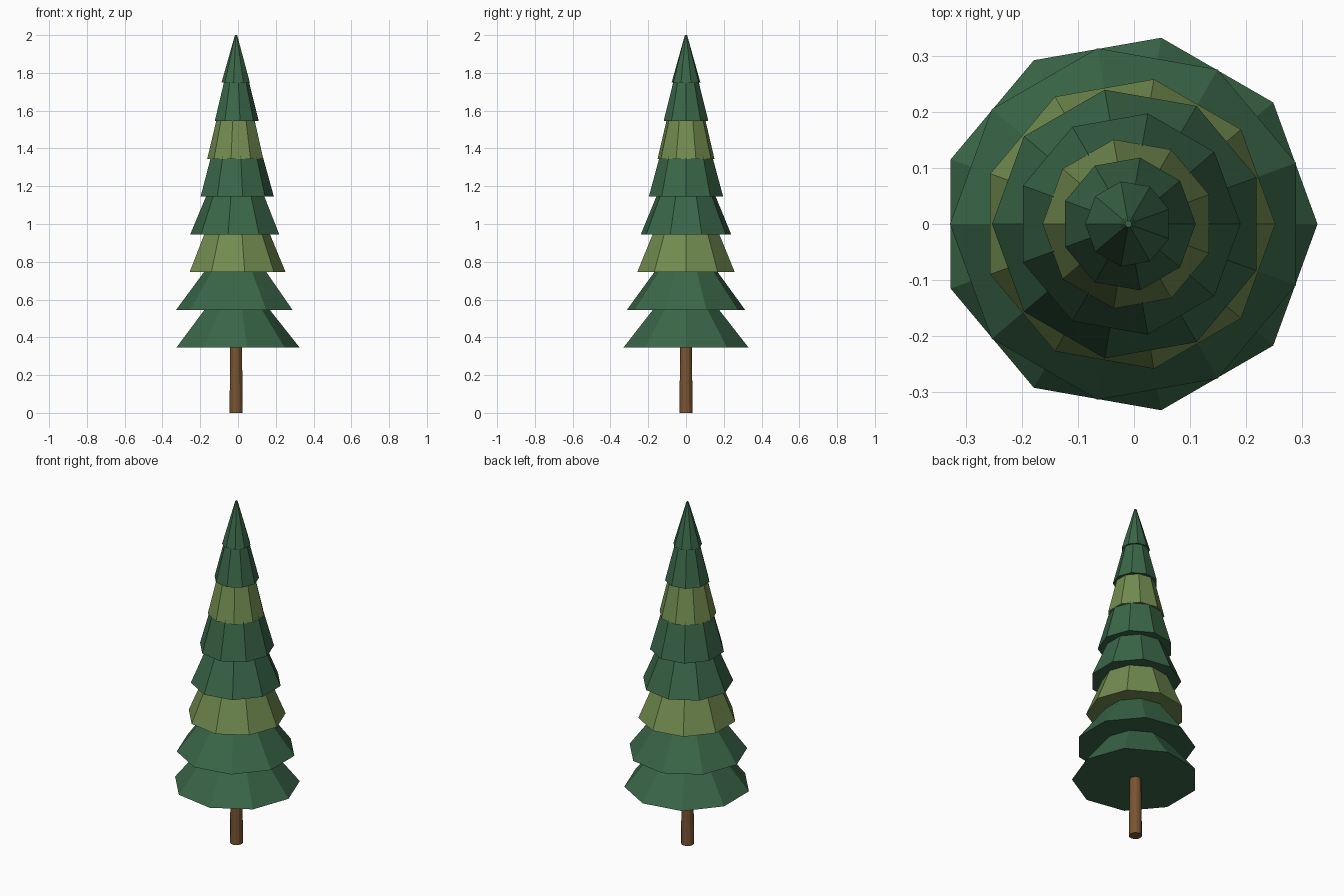
import bpy
import math

cube = bpy.data.objects.get("Cube")
if cube:
    bpy.data.objects.remove(cube, do_unlink=True)


def material(name, rgb):
    mat = bpy.data.materials.new(name)
    mat.use_nodes = True
    colour = (*rgb, 1.0)
    mat.diffuse_color = colour
    mat.node_tree.nodes["Principled BSDF"].inputs["Base Color"].default_value = colour
    return mat


green = material("pine green", (0.042, 0.133, 0.065))
olive = material("olive green", (0.17, 0.262, 0.08))
brown = material("bark brown", (0.19, 0.09, 0.033))

AXIS_X = -0.01  # the trunk axis sits slightly off centre


def frustum(name, sides, r_low, r_high, z_low, z_high, angle, mat):
    """Flat-shaded capped cone whose first corner points at the given angle."""
    bpy.ops.mesh.primitive_cone_add(
        vertices=sides, radius1=r_low, radius2=r_high, depth=z_high - z_low,
        location=(AXIS_X, 0, (z_low + z_high) / 2))
    obj = bpy.context.object
    obj.name = name
    # cone primitives start with a corner on +y
    obj.rotation_euler.z = angle - math.pi / 2
    obj.data.materials.append(mat)
    return obj


# Trunk
frustum("trunk", 12, 0.035, 0.03, 0, 0.45, 0, brown)

# Branch tiers from bottom to top: base height, base radius, top height, top radius
tiers = [
    (0.345, 0.337, 0.60, 0.135),
    (0.545, 0.318, 0.80, 0.130),
    (0.745, 0.262, 0.98, 0.165),
    (0.945, 0.243, 1.18, 0.145),
    (1.145, 0.200, 1.38, 0.135),
    (1.345, 0.153, 1.58, 0.097),
    (1.545, 0.120, 1.985, 0.010),
    (1.750, 0.077, 2.00, 0.006),
]
for i, (z_low, r_low, z_high, r_high) in enumerate(tiers):
    # every third tier is olive; alternate tiers are turned half a facet
    frustum(f"branch_tier_{i + 1}", 9, r_low, r_high, z_low, z_high,
            math.pi * (i % 2), olive if i % 3 == 2 and i < 6 else green)
